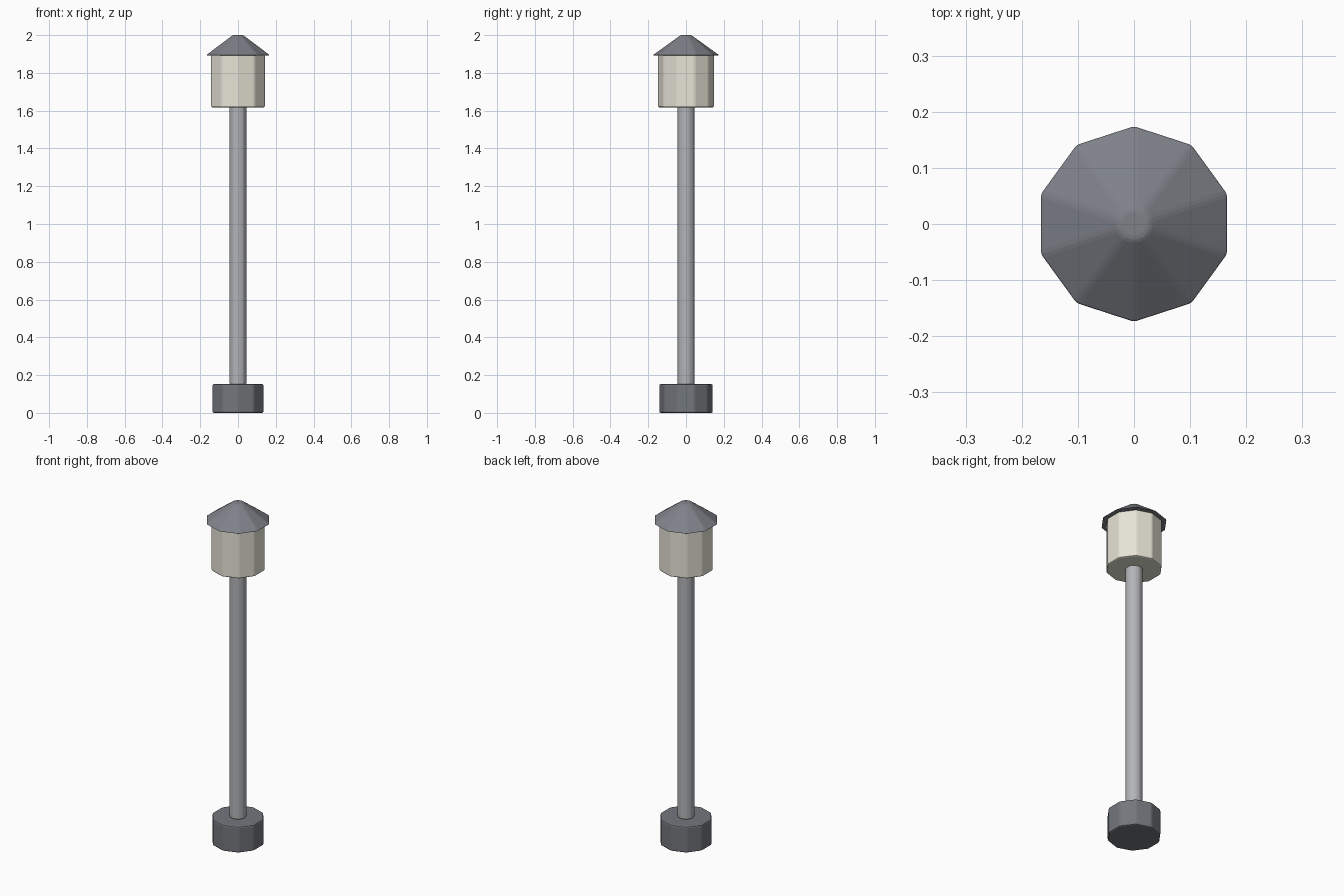
import bpy, math

if "Cube" in bpy.data.objects:
    bpy.data.objects.remove(bpy.data.objects["Cube"])


def material(name, color):
    m = bpy.data.materials.new(name)
    m.diffuse_color = (*color, 1)
    m.use_nodes = True
    m.node_tree.nodes["Principled BSDF"].inputs["Base Color"].default_value = m.diffuse_color
    return m


def ten_sided(name, z0, z1, r0, r1, bevel, mat=None, segments=1):
    """Ten-sided post or cone with a corner on the y axis and bevelled edges."""
    bpy.ops.mesh.primitive_cone_add(vertices=10, radius1=r0, radius2=r1,
                                    depth=z1 - z0, location=(0, 0, (z0 + z1) / 2))
    ob = bpy.context.object
    ob.name = name
    b = ob.modifiers.new("bevel", 'BEVEL')
    b.width = bevel
    b.segments = segments
    b.limit_method = 'ANGLE'
    b.angle_limit = math.radians(15)
    if mat:
        ob.data.materials.append(mat)
    return ob


dark = material("dark_metal", (0.17, 0.18, 0.20))
roof = material("roof_metal", (0.21, 0.22, 0.25))
pale = material("pole_metal", (0.45, 0.46, 0.48))
cream = material("lamp_glass", (0.80, 0.78, 0.68))

# Foot and pole
ten_sided("base", 0.0, 0.153, 0.142, 0.142, 0.008, dark, 2)
ten_sided("pole", 0.15, 1.63, 0.047, 0.047, 0.009, pale, 2)

# Lantern and its conical roof
ten_sided("lantern", 1.617, 1.897, 0.149, 0.149, 0.008, cream, 2)
ten_sided("roof", 1.893, 2.0, 0.178, 0.029, 0.007, roof, 2)
